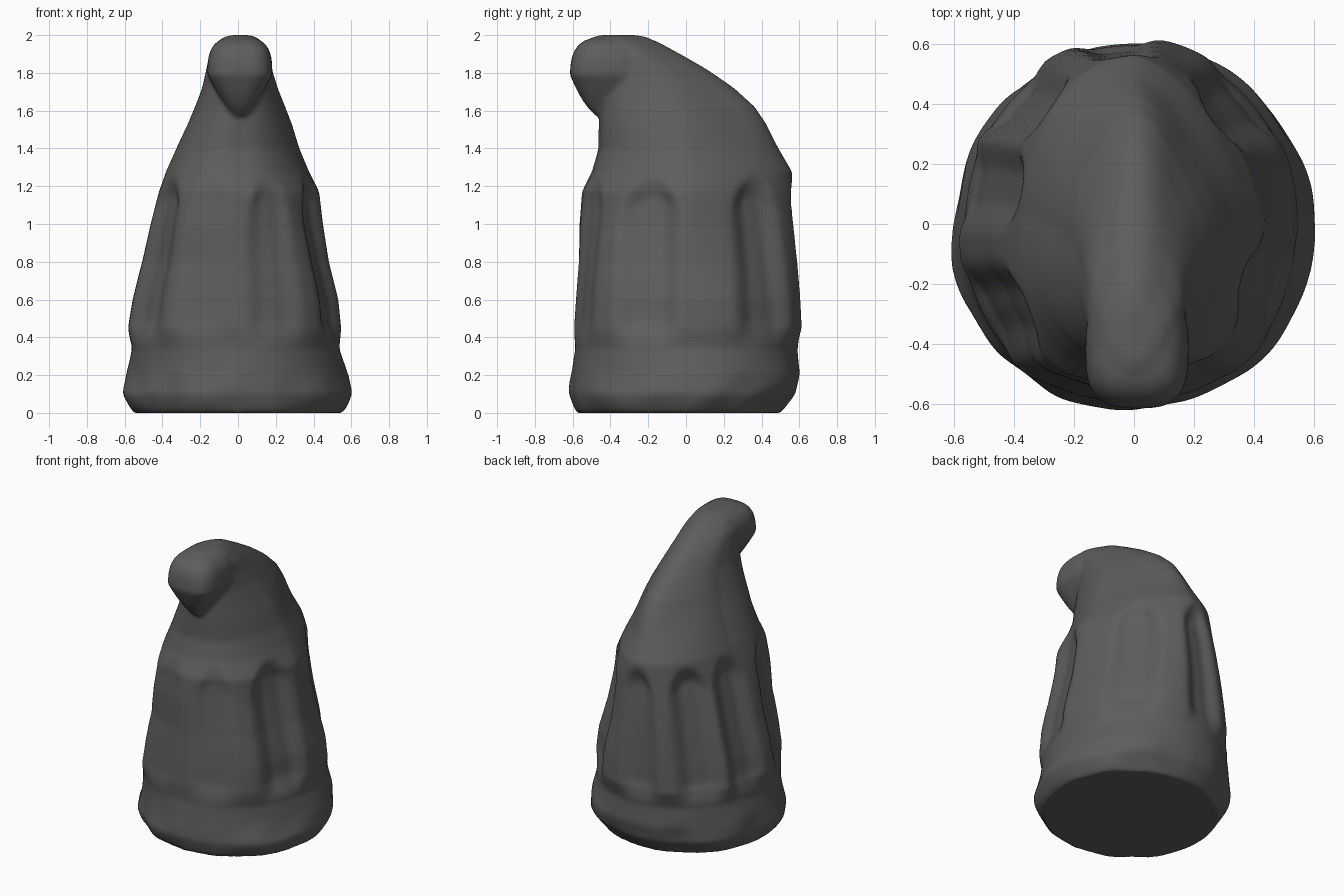
import bpy, bmesh, math
from mathutils import Vector, noise

if "Cube" in bpy.data.objects:
    bpy.data.objects.remove(bpy.data.objects["Cube"])

# Body profile: z, left x, right x, front y, back y
PROFILE = [
    (0.00, -.55, .55, -.575, .50), (0.03, -.575, .575, -.60, .525),
    (0.10, -.61, .605, -.625, .58), (0.20, -.59, .585, -.61, .60),
    (0.34, -.56, .535, -.585, .59), (0.45, -.58, .545, -.59, .625),
    (0.60, -.555, .53, -.58, .62), (0.80, -.505, .48, -.565, .61),
    (1.00, -.455, .45, -.56, .595), (1.17, -.41, .43, -.545, .575),
    (1.28, -.37, .375, -.49, .56), (1.40, -.315, .325, -.455, .49),
    (1.53, -.255, .285, -.455, .425), (1.62, -.22, .25, -.455, .365),
    (1.72, -.185, .21, -.46, .255), (1.82, -.165, .18, -.48, .11),
    (1.90, -.15, .165, -.50, -.03), (1.96, -.115, .135, -.51, -.14),
    (1.99, -.07, .095, -.49, -.21), (2.00, -.03, .06, -.45, -.26)]

# Grooves round the middle: direction, half width (degrees), depth
GROOVES = [(-22, 18, .06), (43, 19, .05), (95, 15, .05), (137, 17, .06),
           (169, 15, .05), (212, 18, .055), (250, 15, .02), (292, 16, .03)]


def section(z):
    for a, b in zip(PROFILE, PROFILE[1:]):
        if z <= b[0]:
            t = (z - a[0]) / (b[0] - a[0])
            return [p + (q - p) * t for p, q in zip(a[1:], b[1:])]
    return PROFILE[-1][1:]


def smoothstep(a, b, v):
    t = min(1, max(0, (v - a) / (b - a)))
    return t * t * (3 - 2 * t)


def flute(ang, z):
    # arched groove depth at this direction and height
    total = 0
    for mid, half, depth in GROOVES:
        u = abs((math.degrees(ang) - mid + 180) % 360 - 180) / half
        top = 1.27 - .12 * min(u, 1) ** 2
        along = smoothstep(.34, .5, z) * (1 - smoothstep(top - .14, top, z))
        total += depth * along * (1 - smoothstep(.3, 1.1, u))
    return total


def lean(c, s, z):
    # inward shift: flatter back right, fuller front left and lower front right
    diag = abs(2 * c * s)
    upper = .045 * smoothstep(.45, 1.1, z) * (1 - .7 * smoothstep(1.4, 1.9, z))
    lower = .03 * smoothstep(.2, .45, z) * (1 - smoothstep(.7, 1.1, z))
    if c > 0 and s > 0:
        return diag * upper
    if c < 0 and s < 0:
        return -diag * max(upper, lower)
    if c > 0:
        return -diag * lower
    return 0


bm = bmesh.new()

# Grooved body with the crest leaning forward
N = 144
heights = [1.92 * i / 90 for i in range(91)] + [1.92 + .004 * i for i in range(1, 21)]
rings = []
for z in heights:
    l, r, f, b = section(z)
    cx, cy, rx, ry = (l + r) / 2, (f + b) / 2, (r - l) / 2, (b - f) / 2
    ring = []
    for k in range(N):
        a = 2 * math.pi * k / N
        c, s = math.cos(a), math.sin(a)
        d = flute(a, z) + lean(c, s, z)
        # uneven hand-worked rim at the foot
        rough = noise.noise(Vector((c * 3, s * 3, z * 6)))
        d += .02 * rough * (1 - smoothstep(.12, .3, z))
        # back of the crest narrows to a ridge
        pinch = 1 - .07 * smoothstep(1.3, 1.6, z) * (2 * c * s) ** 2 * (s > 0)
        ring.append(bm.verts.new((cx + c * (rx - d) * pinch,
                                  cy + s * (ry - d) * pinch, z)))
    rings.append(ring)
for p, q in zip(rings, rings[1:]):
    for k in range(N):
        j = (k + 1) % N
        bm.faces.new((p[k], p[j], q[j], q[k]))
bm.faces.new(rings[0][::-1])
bm.faces.new(rings[-1])

# Blunt overhanging knob with a V-shaped underside
ball = bmesh.ops.create_uvsphere(bm, u_segments=48, v_segments=32, radius=1)
for v in ball["verts"]:
    x, y, z = [math.copysign(abs(p) ** .66, p) for p in v.co]
    low = max(0, -z)
    v.co = (.01 + .172 * x * (1 - .75 * low),
            -.42 + .195 * y * (1 - .25 * low) + .06 * low + .01 * max(0, z),
            1.79 + (.2 if z > 0 else .25) * z)

bmesh.ops.recalc_face_normals(bm, faces=bm.faces)
mesh = bpy.data.meshes.new("horned_cap")
bm.to_mesh(mesh)
bm.free()
cap = bpy.data.objects.new("horned_cap", mesh)
bpy.context.collection.objects.link(cap)

# Fuse body and knob into one soft surface
rem = cap.modifiers.new("fuse", "REMESH")
rem.mode = "VOXEL"
rem.voxel_size = .014
rem.use_smooth_shade = True
soft = cap.modifiers.new("soften", "SMOOTH")
soft.factor = .5
soft.iterations = 4

mat = bpy.data.materials.new("dark grey")
mat.diffuse_color = (.115, .11, .105, 1)
mat.use_nodes = True
mat.node_tree.nodes["Principled BSDF"].inputs["Base Color"].default_value = mat.diffuse_color
mesh.materials.append(mat)
for p in mesh.polygons:
    p.use_smooth = True
